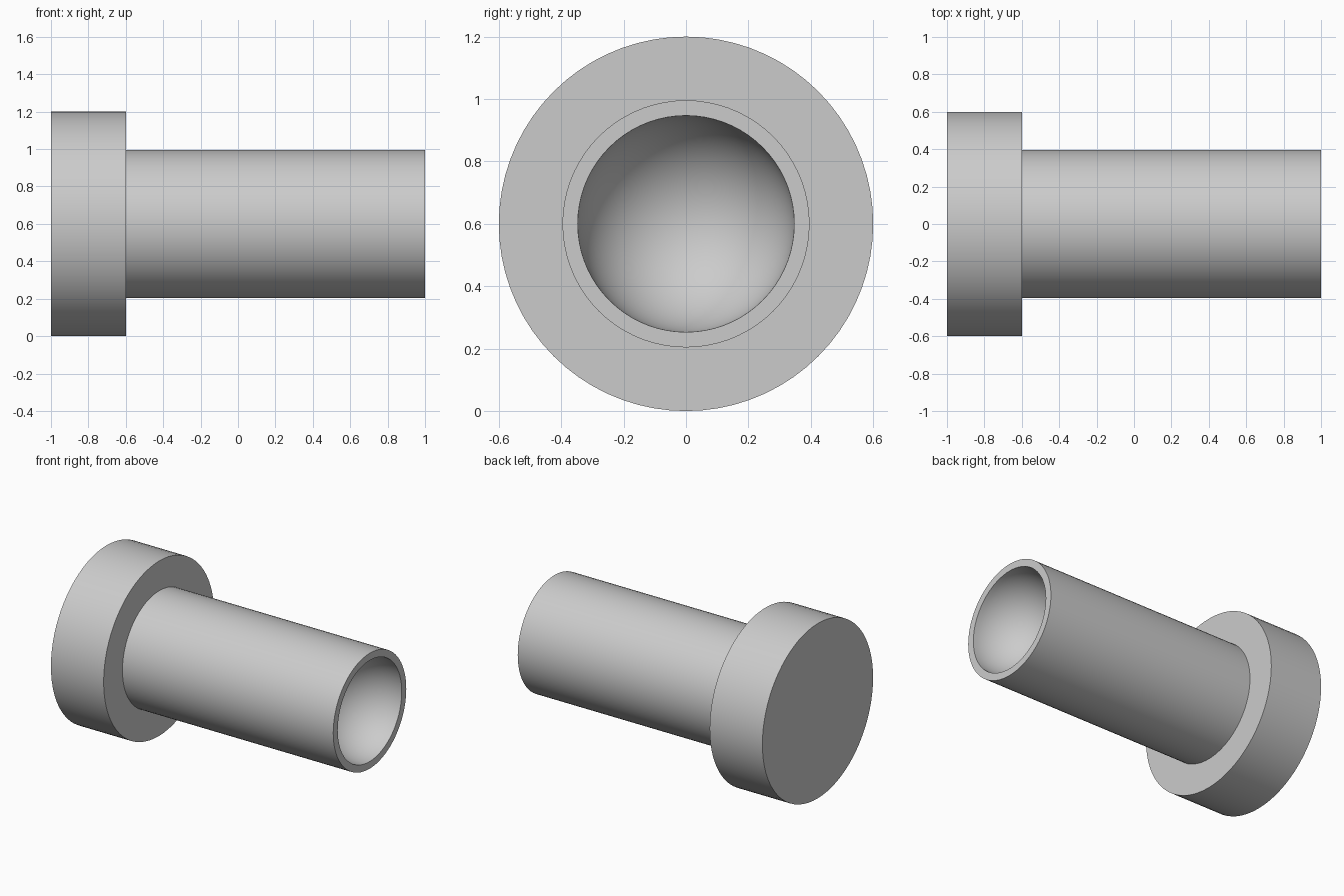
import bpy, bmesh, math
from mathutils import Vector

cube = bpy.data.objects.get("Cube")
if cube:
    bpy.data.objects.remove(cube, do_unlink=True)

AXIS_Z = 0.6
SEGMENTS = 72

grey = bpy.data.materials.new("light grey")
grey.use_nodes = True
grey.diffuse_color = (0.6, 0.6, 0.6, 1)
grey.node_tree.nodes["Principled BSDF"].inputs["Base Color"].default_value = grey.diffuse_color


def lathe(name, profile):
    """Revolve (x, radius) points around the horizontal axis."""
    bm = bmesh.new()
    verts = [bm.verts.new((x, 0, r)) for x, r in profile]
    edges = [bm.edges.new(pair) for pair in zip(verts, verts[1:])]
    bmesh.ops.spin(bm, geom=verts + edges, cent=(0, 0, 0), axis=(1, 0, 0),
                   angle=math.tau, steps=SEGMENTS)
    bmesh.ops.remove_doubles(bm, verts=bm.verts, dist=1e-4)
    bmesh.ops.recalc_face_normals(bm, faces=bm.faces)
    bmesh.ops.translate(bm, verts=bm.verts, vec=Vector((0, 0, AXIS_Z)))
    mesh = bpy.data.meshes.new(name)
    bm.to_mesh(mesh)
    bm.free()
    mesh.materials.append(grey)
    obj = bpy.data.objects.new(name, mesh)
    bpy.context.collection.objects.link(obj)
    bpy.ops.object.select_all(action="DESELECT")
    obj.select_set(True)
    bpy.context.view_layer.objects.active = obj
    bpy.ops.object.shade_smooth_by_angle(angle=math.radians(30))
    return obj


# Wide flange at the closed end
lathe("flange", [(-1, 0), (-1, 0.6), (-0.6, 0.6), (-0.6, 0)])

# Barrel with a hemispherical hollow in its open end
HOLLOW = 0.347
STEPS = 18
angles = [math.pi / 2 * i / STEPS for i in range(STEPS)]
hollow = [(1 - HOLLOW * math.sin(a), HOLLOW * math.cos(a)) for a in angles]
lathe("barrel", [(-0.62, 0), (-0.62, 0.396), (1, 0.396)] + hollow + [(1 - HOLLOW, 0)])
